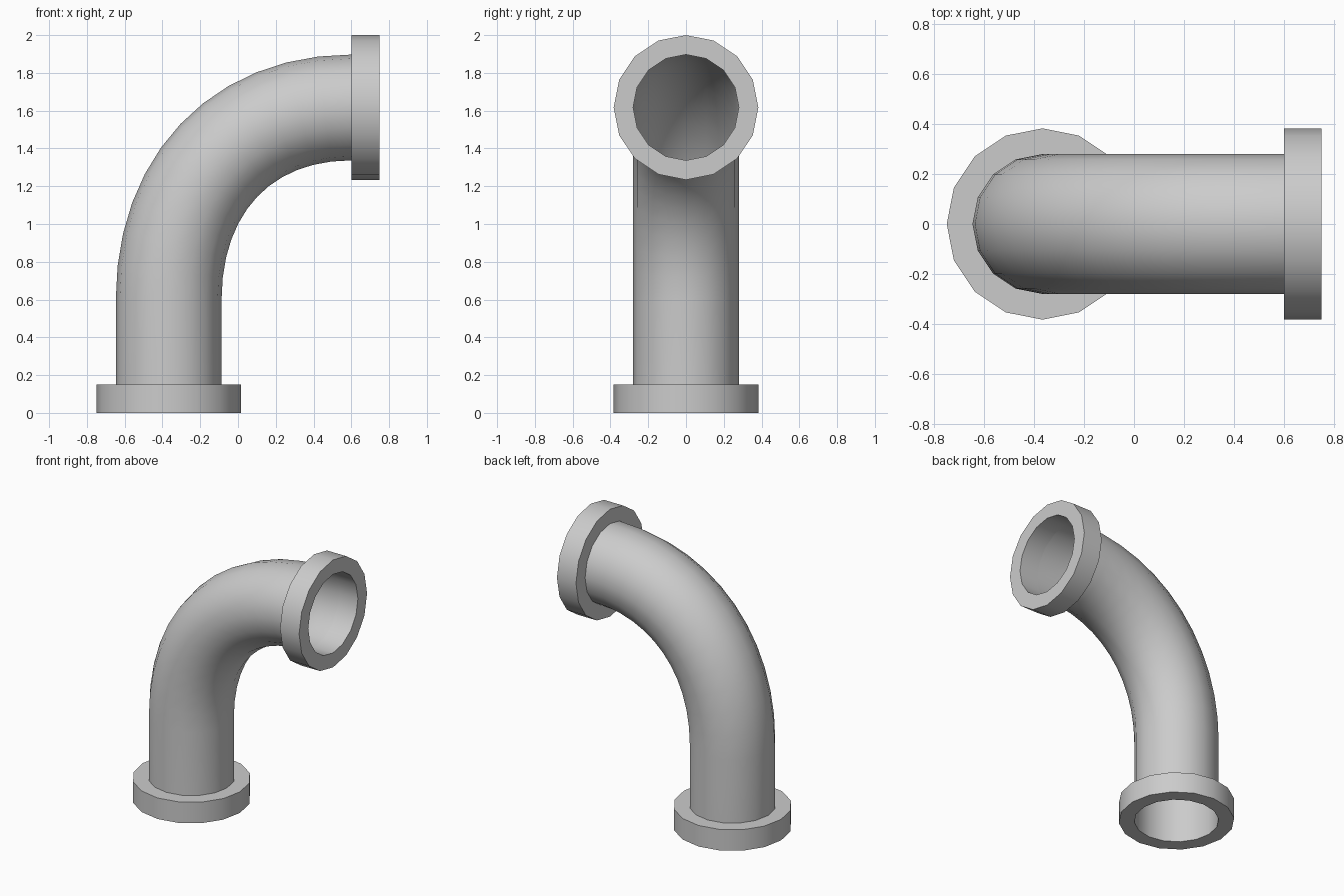
import bpy
import bmesh
import math
from mathutils import Matrix, Vector

cube = bpy.data.objects.get("Cube")
if cube:
    bpy.data.objects.remove(cube)

SIDES = 16
BORE = 0.28        # pipe radius
RIM = 0.383        # flange radius
THICK = 0.15       # flange thickness
BASE_X = -0.367    # axis of the upright leg
TOP_Z = 1.617      # axis of the outlet
BEND_Z = 0.6       # start of the bend
END_X = 0.6        # end of the bend
STEPS = 12

metal = bpy.data.materials.new("grey metal")
metal.use_nodes = True
colour = (0.6, 0.6, 0.6, 1)
metal.diffuse_color = colour
metal.node_tree.nodes["Principled BSDF"].inputs["Base Color"].default_value = colour


def ring(bm, centre, angle, radius):
    """Circle of vertices whose axis leans from +z towards +x by angle."""
    place = Matrix.Translation(centre) @ Matrix.Rotation(angle, 4, "Y")
    turns = [2 * math.pi * i / SIDES for i in range(SIDES)]
    return [bm.verts.new(place @ Vector((radius * math.cos(a), radius * math.sin(a), 0)))
            for a in turns]


def bridge(bm, low, high):
    for i in range(SIDES):
        j = (i + 1) % SIDES
        bm.faces.new((low[i], low[j], high[j], high[i]))


def finish(bm, name):
    mesh = bpy.data.meshes.new(name)
    bm.to_mesh(mesh)
    bm.free()
    mesh.materials.append(metal)
    obj = bpy.data.objects.new(name, mesh)
    bpy.context.collection.objects.link(obj)
    bpy.ops.object.select_all(action="DESELECT")
    obj.select_set(True)
    bpy.context.view_layer.objects.active = obj
    bpy.ops.object.shade_smooth_by_angle(angle=math.radians(35))


def flange(name, centre, angle):
    """Flat collar with an open bore, extruded along its axis."""
    bm = bmesh.new()
    end = centre + Matrix.Rotation(angle, 3, "Y") @ Vector((0, 0, THICK))
    loops = [ring(bm, c, angle, r) for c, r in
             ((centre, BORE), (centre, RIM), (end, RIM), (end, BORE))]
    for k in range(4):
        bridge(bm, loops[k], loops[(k + 1) % 4])
    finish(bm, name)


# Elbow pipe: straight leg, then a rounded quarter bend
start, stop = Vector((BASE_X, 0, BEND_Z)), Vector((END_X, 0, TOP_Z))
reach = 0.6
h1 = start + Vector((0, 0, reach * (TOP_Z - BEND_Z)))
h2 = stop - Vector((reach * (END_X - BASE_X), 0, 0))
bm = bmesh.new()
previous = ring(bm, Vector((BASE_X, 0, THICK)), 0, BORE)
for s in range(STEPS + 1):
    t = s / STEPS
    u = 1 - t
    point = u**3 * start + 3 * u * u * t * h1 + 3 * u * t * t * h2 + t**3 * stop
    slope = u * u * (h1 - start) + 2 * u * t * (h2 - h1) + t * t * (stop - h2)
    current = ring(bm, point, math.atan2(slope.x, slope.z), BORE)
    bridge(bm, previous, current)
    previous = current
finish(bm, "elbow_pipe")

# Collars at both ends
flange("base_flange", Vector((BASE_X, 0, 0)), 0)
flange("outlet_flange", Vector((END_X, 0, TOP_Z)), math.pi / 2)
